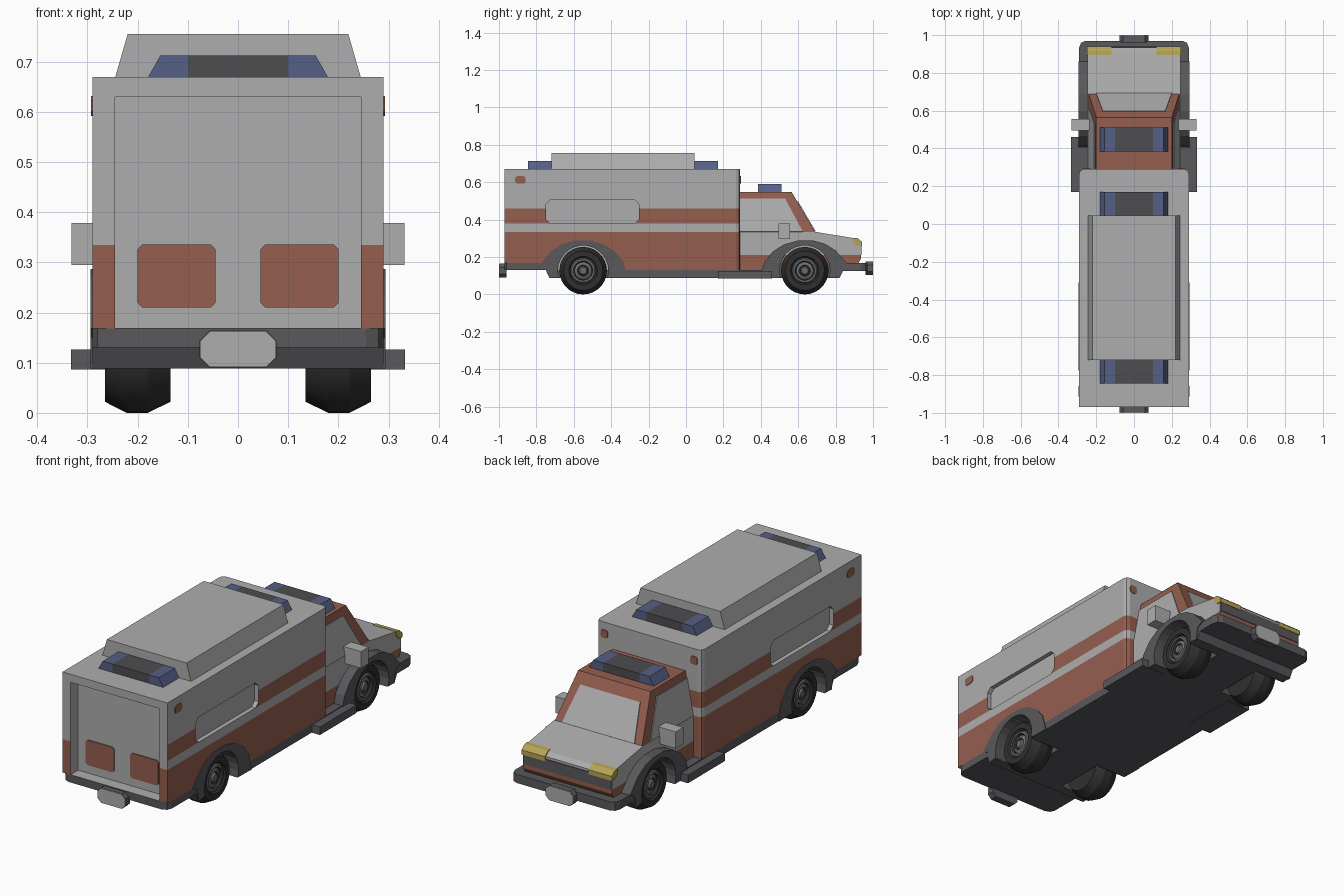
import bpy, bmesh, math
from mathutils import Vector

if "Cube" in bpy.data.objects:
    bpy.data.objects.remove(bpy.data.objects["Cube"])


def material(name, r, g, b):
    m = bpy.data.materials.new(name)
    m.diffuse_color = (r, g, b, 1)
    m.use_nodes = True
    m.node_tree.nodes["Principled BSDF"].inputs["Base Color"].default_value = m.diffuse_color
    return m


GREY = material("light grey", 0.42, 0.42, 0.425)
RED = material("brick red", 0.30, 0.112, 0.078)
DARK = material("dark grey trim", 0.10, 0.10, 0.11)
BLACK = material("tyre black", 0.03, 0.03, 0.031)
BLUE = material("lamp blue", 0.09, 0.115, 0.235)
LAMP = material("lamp housing", 0.075, 0.075, 0.08)
YELLOW = material("headlight yellow", 0.46, 0.37, 0.09)
HUB = material("hub grey", 0.15, 0.15, 0.155)


def finish(name, bm, *mats):
    bmesh.ops.recalc_face_normals(bm, faces=bm.faces[:])
    me = bpy.data.meshes.new(name)
    bm.to_mesh(me)
    bm.free()
    for m in mats:
        me.materials.append(m)
    ob = bpy.data.objects.new(name, me)
    bpy.context.collection.objects.link(ob)
    return ob


def prism(name, axis, pts, lo, hi, *mats):
    """Extrude a 2D outline: axis x takes (y, z), axis y takes (x, z)."""
    bm = bmesh.new()
    rings = []
    for d in (lo, hi):
        rings.append([bm.verts.new((d, p[0], p[1]) if axis == 'x' else (p[0], d, p[1])) for p in pts])
    bm.faces.new(rings[0])
    bm.faces.new(rings[1][::-1])
    n = len(pts)
    for i in range(n):
        j = (i + 1) % n
        bm.faces.new((rings[0][i], rings[1][i], rings[1][j], rings[0][j]))
    return finish(name, bm, *mats)


def octagon(cu, cv, hu, hv, c):
    q = [(hu, hv - c), (hu - c, hv), (c - hu, hv), (-hu, hv - c),
         (-hu, c - hv), (c - hu, -hv), (hu - c, -hv), (hu, c - hv)]
    return [(cu + u, cv + v) for u, v in q]


def rect(u0, u1, v0, v1):
    return [(u0, v0), (u1, v0), (u1, v1), (u0, v1)]


def panel(name, pts, out, mat, depth=0.004):
    bm = bmesh.new()
    f = bm.faces.new([bm.verts.new(p) for p in pts])
    ex = bmesh.ops.extrude_face_region(bm, geom=[f], use_keep_orig=True)
    moved = [v for v in ex["geom"] if isinstance(v, bmesh.types.BMVert)]
    bmesh.ops.translate(bm, verts=moved, vec=Vector(out).normalized() * depth)
    return finish(name, bm, mat)


def cut(ob, cutters):
    bpy.context.view_layer.objects.active = ob
    for c in cutters:
        m = ob.modifiers.new("cut", 'BOOLEAN')
        m.operation, m.solver, m.object = 'DIFFERENCE', 'EXACT', c
        bpy.ops.object.modifier_apply(modifier=m.name)


def bevel_edges(ob, test, offset, segments=1):
    bm = bmesh.new()
    bm.from_mesh(ob.data)
    edges = [e for e in bm.edges if test(e.verts[0].co) and test(e.verts[1].co)
             and abs(e.verts[0].co.z - e.verts[1].co.z) > 0.02]
    bmesh.ops.bevel(bm, geom=edges, offset=offset, segments=segments, profile=0.5, affect='EDGES')
    bm.to_mesh(ob.data)
    bm.free()


def paint(ob, axis, levels, rule):
    """Slice the faces at the given levels, then pick a material slot by rule."""
    bm = bmesh.new()
    bm.from_mesh(ob.data)
    no = Vector((0, 0, 0))
    no[axis] = 1
    for lv in levels:
        bmesh.ops.bisect_plane(bm, geom=bm.verts[:] + bm.edges[:] + bm.faces[:],
                               plane_co=no * lv, plane_no=no)
    for f in bm.faces:
        f.material_index = rule(f.calc_center_median())
    bm.to_mesh(ob.data)
    bm.free()


WHEEL_Y = (-0.55, 0.635)
WHEEL_Z = 0.127

# wheel well cutters
wells = []
for y in WHEEL_Y:
    for s in (1, -1):
        circle = [(y + 0.136 * math.cos(a * math.tau / 24), WHEEL_Z + 0.136 * math.sin(a * math.tau / 24))
                  for a in range(24)]
        wells.append(prism("well_cutter", 'x', circle, s * 0.12, s * 0.4))

# rear body with recessed rear door and side lockers
box = prism("rear_body", 'x', [(-0.97, 0.168), (-0.73, 0.168), (-0.73, 0.13), (0.29, 0.13),
                               (0.29, 0.67), (-0.97, 0.67)], -0.29, 0.29, GREY, RED)
bevel_edges(box, lambda v: v.y > 0.28, 0.022, 2)
recess = [prism("door_cutter", 'y', rect(-0.245, 0.245, 0.169, 0.63), -1.1, -0.91)]
for s in (1, -1):
    recess.append(prism("locker_cutter", 'x', octagon(-0.5, 0.4425, 0.2475, 0.0625, 0.022), s * 0.268, s * 0.4))
cut(box, recess + wells)


def box_rule(c):
    if c.y < -0.965:
        return int(c.z < 0.335)
    outside = abs(c.x) > 0.2895 or c.y > 0.265
    return int(outside and (c.z < 0.335 or 0.38 < c.z < 0.46))


paint(box, 2, (0.335, 0.38, 0.46), box_rule)

# rear door windows and small marker lamps
for s in (1, -1):
    prism("door_panel", 'y', octagon(s * 0.1225, 0.273, 0.0775, 0.0625, 0.009), -0.915, -0.908, RED)
    prism("side_marker", 'x', octagon(-0.885, 0.612, 0.028, 0.02, 0.009), s * 0.286, s * 0.293, RED)
    prism("front_marker", 'y', octagon(s * 0.247, 0.612, 0.02, 0.02, 0.008), 0.286, 0.293, RED)

# chassis with bumpers
chassis = prism("chassis", 'x', [(-0.97, 0.13), (-0.97, 0.168), (-0.73, 0.168), (-0.73, 0.13),
                                 (0.45, 0.13), (0.45, 0.168), (0.97, 0.168), (0.97, 0.125),
                                 (0.84, 0.125), (0.82, 0.088), (-0.73, 0.088), (-0.73, 0.13001),
                                 ][:-1] + [(-0.75, 0.13)], -0.29, 0.29, DARK)
bevel_edges(chassis, lambda v: abs(v.y) > 0.96, 0.035, 2)
cut(chassis, wells)

# cab lower body and bonnet
cab = prism("cab_body", 'x', [(0.28, 0.13), (0.82, 0.13), (0.92, 0.165), (0.935, 0.19), (0.935, 0.28),
                              (0.915, 0.298), (0.69, 0.335), (0.28, 0.335)], -0.245, 0.245, GREY, RED)
cut(cab, wells)
paint(cab, 2, (0.21,), lambda c: int(c.z < 0.21))

# cab upper shell
bm = bmesh.new()
for s in (1, -1):
    for x, y, z in ((0.24, 0.28, 0.33), (0.24, 0.69, 0.334), (0.2, 0.28, 0.548), (0.2, 0.565, 0.548)):
        bm.verts.new((s * x, y, z))
bmesh.ops.convex_hull(bm, input=bm.verts[:])
bmesh.ops.dissolve_limit(bm, angle_limit=0.01, verts=bm.verts[:], edges=bm.edges[:])
finish("cab_shell", bm, RED)

# windscreen and side windows
panel("windscreen", [(-0.2, 0.69, 0.335), (0.2, 0.69, 0.335), (0.165, 0.595, 0.497), (-0.165, 0.595, 0.497)],
      (0, 0.213, 0.125), GREY)
for s in (1, -1):
    panel("side_window", [(s * 0.24, 0.285, 0.335), (s * 0.24, 0.625, 0.335),
                          (s * 0.207, 0.53, 0.512), (s * 0.207, 0.285, 0.512)], (s * 0.213, 0, 0.04), GREY)

# grille, headlights, mirrors, steps
prism("grille", 'y', rect(-0.243, 0.243, 0.212, 0.268), 0.93, 0.939, DARK)
for s in (1, -1):
    prism("headlight", 'x', [(0.89, 0.285), (0.895, 0.303), (0.917, 0.301), (0.941, 0.281), (0.941, 0.258),
                             (0.915, 0.258)], s * 0.12, s * 0.249, YELLOW)
    prism("mirror", 'x', rect(0.495, 0.555, 0.295, 0.378), s * 0.225, s * 0.332, GREY)
    prism("step", 'x', rect(0.17, 0.46, 0.086, 0.126), s * 0.2, s * 0.333, DARK)

# wheel arches; the front pair mirrors the rear profile
outer = [(-0.18, 0.088), (-0.19, 0.15), (-0.225, 0.168), (-0.165, 0.235), (-0.11, 0.27), (-0.05, 0.287),
         (0.04, 0.287), (0.11, 0.268), (0.17, 0.23), (0.215, 0.175), (0.24, 0.088)]
inner = [(0.135 * math.cos(math.radians(a)), WHEEL_Z + 0.135 * math.sin(math.radians(a)))
         for a in range(-16, 197, 14)]
for y, flip, label in ((WHEEL_Y[0], 1, "rear"), (WHEEL_Y[1], -1, "front")):
    for s in (1, -1):
        prism(label + "_wheel_arch", 'x', [(y + flip * u, v) for u, v in outer + inner], s * 0.2, s * 0.294, DARK)

# wheels: lathe of (x, radius, material slot of the band that follows)
PROFILE = [(0.135, 0.0, 0), (0.135, 0.105, 0), (0.18, 0.127, 0), (0.222, 0.127, 0), (0.265, 0.105, 0),
           (0.265, 0.076, 0), (0.255, 0.068, 1), (0.262, 0.062, 1), (0.262, 0.052, 0), (0.25, 0.046, 1),
           (0.256, 0.03, 0), (0.25, 0.024, 1), (0.26, 0.018, 1), (0.26, 0.0, 0)]
SIDES = 28
for y in WHEEL_Y:
    for s in (1, -1):
        bm = bmesh.new()
        rings = [[bm.verts.new((s * x, y + r * math.cos(a * math.tau / SIDES),
                                WHEEL_Z + r * math.sin(a * math.tau / SIDES))) for a in range(SIDES)]
                 for x, r, _ in PROFILE]
        for k in range(len(PROFILE) - 1):
            for i in range(SIDES):
                j = (i + 1) % SIDES
                f = bm.faces.new((rings[k][i], rings[k][j], rings[k + 1][j], rings[k + 1][i]))
                f.material_index = PROFILE[k][2]
        bmesh.ops.remove_doubles(bm, verts=bm.verts[:], dist=1e-5)
        wheel = finish("wheel", bm, BLACK, HUB)
        bpy.ops.object.select_all(action='DESELECT')
        wheel.select_set(True)
        bpy.context.view_layer.objects.active = wheel
        bpy.ops.object.shade_smooth_by_angle(angle=math.radians(25))

# roof fairing
prism("roof_fairing", 'y', [(-0.245, 0.668), (0.245, 0.668), (0.22, 0.755), (-0.22, 0.755)], -0.72, 0.045, GREY)

# light bars with blue ends
for y0, y1, z in ((-0.845, -0.715, 0.668), (0.04, 0.17, 0.668), (0.385, 0.51, 0.546)):
    bar = prism("light_bar", 'y', [(-0.18, z), (0.18, z), (0.155, z + 0.044), (-0.155, z + 0.044)],
                y0, y1, LAMP, BLUE)
    paint(bar, 0, (-0.1, 0.1), lambda c: int(abs(c.x) > 0.1))

# plate holders with plates
for y0, y1, z, tip in ((-0.996, -0.96, 0.127, -1.0), (0.996, 0.96, 0.14, 1.0)):
    prism("plate_holder", 'y', octagon(0, z, 0.077, 0.037, 0.02), y0, y1, DARK)
    prism("plate", 'y', octagon(0, z, 0.076, 0.036, 0.02), tip, y0, GREY)

# remove the cutters
for c in recess + wells:
    bpy.data.objects.remove(c)
